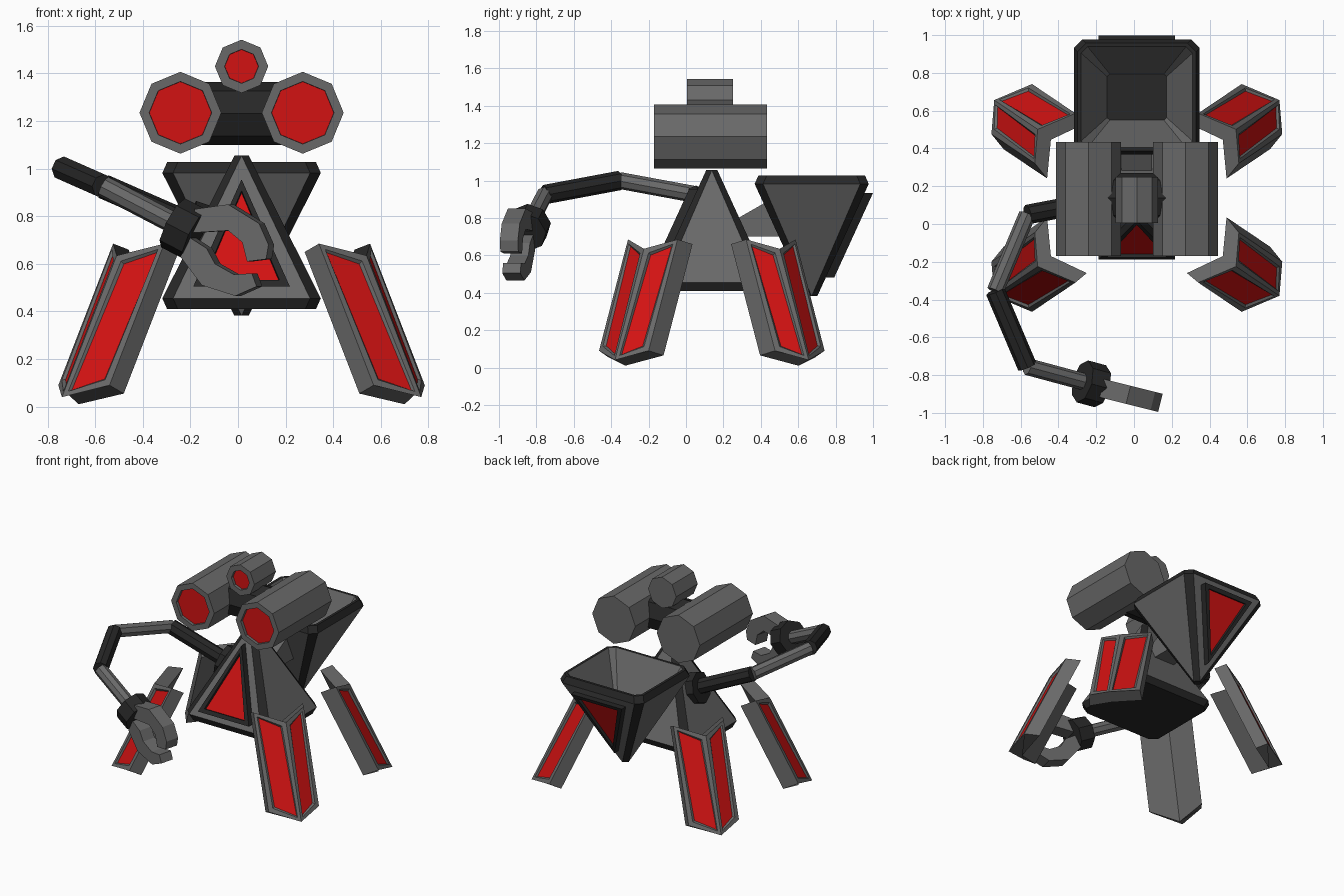
import bpy, bmesh, math
from mathutils import Vector, Matrix

if "Cube" in bpy.data.objects:
    bpy.data.objects.remove(bpy.data.objects["Cube"])

CX, CY = 0.015, 0.138          # centre of the body


def material(name, rgb):
    m = bpy.data.materials.new(name)
    m.diffuse_color = (*rgb, 1)
    m.use_nodes = True
    m.node_tree.nodes["Principled BSDF"].inputs["Base Color"].default_value = m.diffuse_color
    return m


MATS = [material("grey", (0.14, 0.14, 0.14)),
        material("charcoal", (0.02, 0.02, 0.02)),
        material("red", (0.65, 0.006, 0.006))]
GREY, DARK, RED = 0, 1, 2


def finish(bm, name, matrix=None):
    if matrix:
        bm.transform(matrix)
    me = bpy.data.meshes.new(name)
    bm.to_mesh(me)
    bm.free()
    for m in MATS:
        me.materials.append(m)
    ob = bpy.data.objects.new(name, me)
    bpy.context.collection.objects.link(ob)
    return ob


def loft(lower, upper, mat):
    """Closed prism between two matching loops of points."""
    bm = bmesh.new()
    a = [bm.verts.new(p) for p in lower]
    b = [bm.verts.new(p) for p in upper]
    n = len(a)
    bm.faces.new(a)
    bm.faces.new(b[::-1])
    for i in range(n):
        bm.faces.new((a[i], b[i], b[(i + 1) % n], a[(i + 1) % n]))
    bmesh.ops.recalc_face_normals(bm, faces=bm.faces)
    for f in bm.faces:
        f.material_index = mat
    bm.faces.ensure_lookup_table()
    return bm


def red_inset(bm, face, margin, depth, wall=0.0):
    bmesh.ops.inset_individual(bm, faces=[face], thickness=margin, depth=0)
    bmesh.ops.inset_individual(bm, faces=[face], thickness=wall + 0.001, depth=-depth)
    face.material_index = RED


def tube(name, p, q, r, mat, lens=0):
    """Eight-sided bar from p to q; an optional red lens sits in the p end."""
    p, q = Vector(p), Vector(q)
    d = (q - p).normalized()
    side = d.cross(Vector((0, 0, 1))).normalized()
    up = side.cross(d)
    ring = [(side * math.cos(i * math.pi / 4) + up * math.sin(i * math.pi / 4)) * r
            for i in range(8)]
    bm = loft([p + v for v in ring], [q + v for v in ring], mat)
    if lens:
        red_inset(bm, bm.faces[0], (r - lens) * math.cos(math.pi / 8), 0.02)
    return finish(bm, name)


# ---- Pyramid shells: body and inverted rear hopper ----
HX, HY, CUT, TIP, RIM, H = 0.333, 0.305, 0.045, 0.03, 0.045, 0.645


def shell(name, matrix, hollow):
    bm = bmesh.new()

    def octagon(hx, hy, z):
        pts = []
        for k, (sx, sy) in enumerate(((1, -1), (1, 1), (-1, 1), (-1, -1))):
            pair = [(sx * (hx - CUT), sy * hy, z), (sx * hx, sy * (hy - CUT), z)]
            pts += pair[::-1] if k % 2 else pair
        return [bm.verts.new(p) for p in pts]

    base = octagon(HX - 0.02, HY - 0.02, 0)
    ring = octagon(HX, HY, RIM)
    tip = [bm.verts.new((x * TIP, y * TIP, H)) for x, y in ((0, -1), (1, 0), (0, 1), (-1, 0))]
    bottom = bm.faces.new(base[::-1])
    bm.faces.new(tip)
    for i in range(8):
        j = (i + 1) % 8
        bm.faces.new((base[i], base[j], ring[j], ring[i]))
    for f in bm.faces:
        f.material_index = DARK
    for k in range(4):
        a, b, c = ring[2 * k], ring[2 * k + 1], ring[(2 * k + 2) % 8]
        t, u = tip[k], tip[(k + 1) % 4]
        bm.faces.new((a, b, u, t)).material_index = DARK   # corner strip
        bm.faces.new((b, c, u)).material_index = GREY      # side panel
    bmesh.ops.recalc_face_normals(bm, faces=bm.faces)
    if hollow:
        # funnel with a dark floor
        bmesh.ops.inset_individual(bm, faces=[bottom], thickness=0.02, depth=0)
        walls = bmesh.ops.inset_individual(bm, faces=[bottom], thickness=0.001, depth=-0.3)
        for f in walls["faces"]:
            f.material_index = GREY
        for v in bottom.verts:
            v.co.x = math.copysign(0.158, v.co.x) if abs(v.co.x) > 0.27 else v.co.x * 0.55
            v.co.y = math.copysign(0.122, v.co.y) if abs(v.co.y) > 0.25 else v.co.y * 0.47
        bottom.material_index = DARK
    finish(bm, name, matrix)

    # raised triangular plate with red centre
    def on_face(x, z, out):
        return (x, -HY + (HY - TIP) * (z - RIM) / (H - RIM) - out, z)

    tri = ((-0.203, 0.095), (0.203, 0.095), (0, 0.545))
    bm = loft([on_face(x, z, 0.045) for x, z in tri],
              [on_face(x, z, -0.01) for x, z in tri], DARK)
    red_inset(bm, bm.faces[0], 0.052, 0.02)
    finish(bm, name + "_plate", matrix)


shell("body", Matrix.Translation((CX, CY, 0.41)), False)
shell("hopper", Matrix.Translation((CX, 0.672, 1.027)) @ Matrix.Rotation(math.pi, 4, 'X'), True)

# link between body and hopper
link = ((0.2, 0.70), (0.28, 0.80), (0.42, 0.88), (0.52, 0.70))
finish(loft([(CX - 0.08, y, z) for y, z in link],
            [(CX + 0.08, y, z) for y, z in link], GREY), "hopper_link")

# ---- Head: twin barrels, cross bar and top lamp ----
for s, side in ((-1, "left"), (1, "right")):
    x = CX + s * 0.257
    tube(side + "_barrel", (x, -0.17, 1.235), (x, 0.433, 1.235), 0.172, GREY, 0.128)
tube("cross_bar", (CX - 0.2, 0.138, 1.232), (CX + 0.2, 0.138, 1.232), 0.133, DARK)
tube("top_lamp", (CX, 0.005, 1.43), (CX, 0.25, 1.43), 0.112, GREY, 0.068)

# ---- Legs: angled V-section panels with red inlays ----
# outer edge, ridge, outer edge, then the inner side
SECTION = [(0.34, -0.31, 0.685), (0.54, -0.225, 0.635), (0.555, -0.045, 0.685),
           (0.49, 0.035, 0.66), (0.47, -0.17, 0.605), (0.28, -0.26, 0.65)]
DROP = Vector((0.23, -0.155, -0.595))
for sx, h in ((1, "right"), (-1, "left")):
    for sy, v in ((1, "front"), (-1, "rear")):
        def place(p):
            return Vector((CX + sx * (p[0] - CX), CY + sy * (p[1] - CY), p[2]))
        bm = loft([place(p) for p in SECTION],
                  [place(Vector(p) + DROP) for p in SECTION], GREY)
        for f in (bm.faces[2], bm.faces[3]):
            red_inset(bm, f, 0.036, 0.012, 0.012)
        finish(bm, f"{v}_{h}_leg")

# ---- Arm ----
shoulder, joint = Vector((-0.12, 0.135, 0.73)), Vector((-0.565, 0.05, 0.925))
elbow, bend = Vector((-0.735, -0.355, 1.0)), Vector((-0.565, -0.755, 0.925))
wrist = Vector((-0.23, -0.845, 0.75))
tube("shoulder_socket", (-0.09, 0.138, 0.72), (-0.21, 0.125, 0.76), 0.11, DARK)
tube("upper_arm_base", shoulder, joint, 0.052, DARK)
tube("upper_arm", joint, elbow, 0.045, GREY)
tube("forearm_base", elbow, bend, 0.052, DARK)
tube("forearm", bend, wrist, 0.045, GREY)
along = (wrist - bend).normalized()
tube("wrist_ring", wrist - along * 0.05, wrist + along * 0.06, 0.115, DARK)

# ---- Claw ----
JAWS = {
    "upper_jaw": ((-0.17, 0.83), (-0.03, 0.85), (0.10, 0.77), (0.14, 0.68), (0.13, 0.62),
                  (0.05, 0.61), (0.03, 0.69), (-0.03, 0.74), (-0.19, 0.73)),
    "lower_jaw": ((-0.23, 0.63), (-0.14, 0.51), (0.0, 0.465), (0.09, 0.505), (0.07, 0.56),
                  (-0.005, 0.555), (-0.085, 0.60), (-0.12, 0.665), (-0.19, 0.71)),
}
for name, pts in JAWS.items():
    sides = [[(x + 0.012 * s, -0.862 - 0.25 * (x + 0.2) + 0.048 * s, z) for x, z in pts]
             for s in (-1, 1)]
    finish(loft(*sides, GREY), name)
